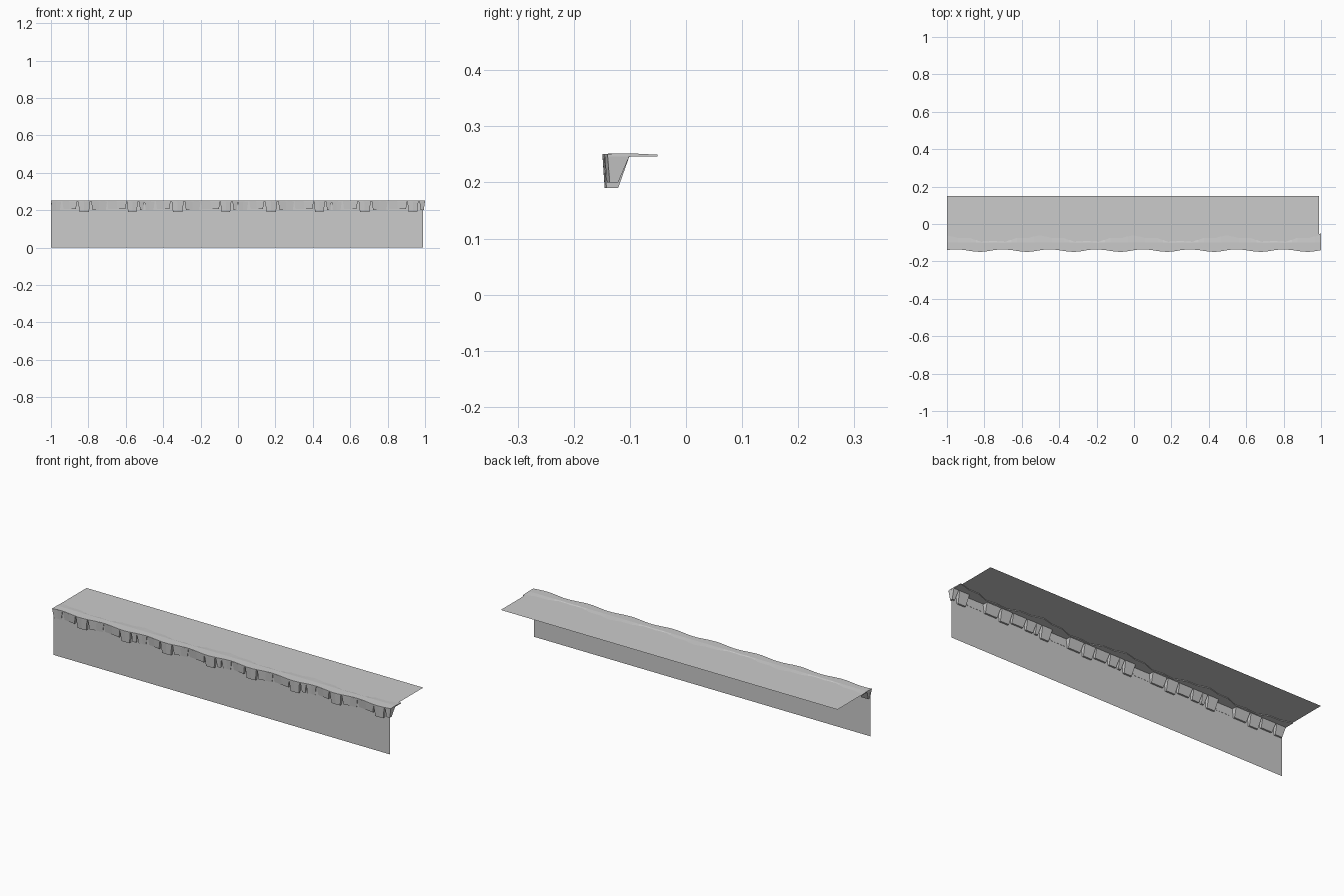
import bpy, bmesh
from math import cos, pi

if "Cube" in bpy.data.objects:
    bpy.data.objects.remove(bpy.data.objects["Cube"])


def make_object(name, verts, faces):
    mesh = bpy.data.meshes.new(name)
    mesh.from_pydata(verts, [], faces)
    bm = bmesh.new()
    bm.from_mesh(mesh)
    bmesh.ops.recalc_face_normals(bm, faces=bm.faces)
    bm.to_mesh(mesh)
    bm.free()
    obj = bpy.data.objects.new(name, mesh)
    bpy.context.collection.objects.link(obj)
    return obj


def loft(name, sections):
    """Closed solid through a row of matching cross-sections."""
    n = len(sections[0])
    verts = [p for s in sections for p in s]
    faces = [(i * n + j, i * n + (j + 1) % n, (i + 1) * n + (j + 1) % n, (i + 1) * n + j)
             for i in range(len(sections) - 1) for j in range(n)]
    faces += [tuple(range(n)), tuple(range(len(verts) - n, len(verts)))]
    return make_object(name, verts, faces)


# Plain wall and ground sheets
L, R, WALL_Y, TOP = -1.0, 0.99, -0.13, 0.25
make_object("wall", [(L, WALL_Y, 0), (R, WALL_Y, 0), (R, WALL_Y, TOP), (L, WALL_Y, TOP)], [(0, 1, 2, 3)])
make_object("top_sheet", [(L, WALL_Y, TOP), (R, WALL_Y, TOP), (R, 0.15, TOP), (L, 0.15, TOP)], [(0, 1, 2, 3)])


def front(o):
    return -0.142 - 0.007 * cos(2 * pi * (o - 0.175) / 0.25)


def back(o):
    return -0.075 + 0.018 * cos(2 * pi * o / 0.5) + 0.006 * cos(2 * pi * o / 0.125)


# Hanging chunks in one module: start, end, bottom height, reaches behind wall
CHUNKS = [(0.00, 0.055, 0.20, True), (0.06, 0.14, 0.205, True), (0.145, 0.21, 0.19, True),
          (0.215, 0.30, 0.20, True), (0.30, 0.405, 0.205, False), (0.405, 0.465, 0.19, True),
          (0.47, 0.50, 0.20, True)]

for m in range(4):
    x0 = -1 + 0.5 * m

    # Thin wavy lip lying along the edge
    lip = []
    for i in range(17):
        o = 0.5 * i / 16
        x, f, b = x0 + o, front(o), back(o)
        lip.append([(x, f, 0.251), (x, -0.10, 0.252), (x, b, 0.2495), (x, b, 0.246), (x, f, 0.246)])
    loft(f"lip_{m + 1}", lip)

    # Tapered chunks below the lip, straddling the wall
    for k, (a, e, z, deep) in enumerate(CHUNKS):
        rows = []
        for t in (0, 0.5, 1):
            o = a + (e - a) * t
            x = x0 + o
            xb = x + (0.5 - t) * 0.014
            f = front(o)
            rows.append([(x, f, 0.249), (xb, f + 0.004, z),
                         (xb, -0.121 if deep else WALL_Y + 0.001, z),
                         (x, -0.10 if deep else WALL_Y + 0.003, 0.249)])
        loft(f"chunk_{m + 1}_{k + 1}", rows)
